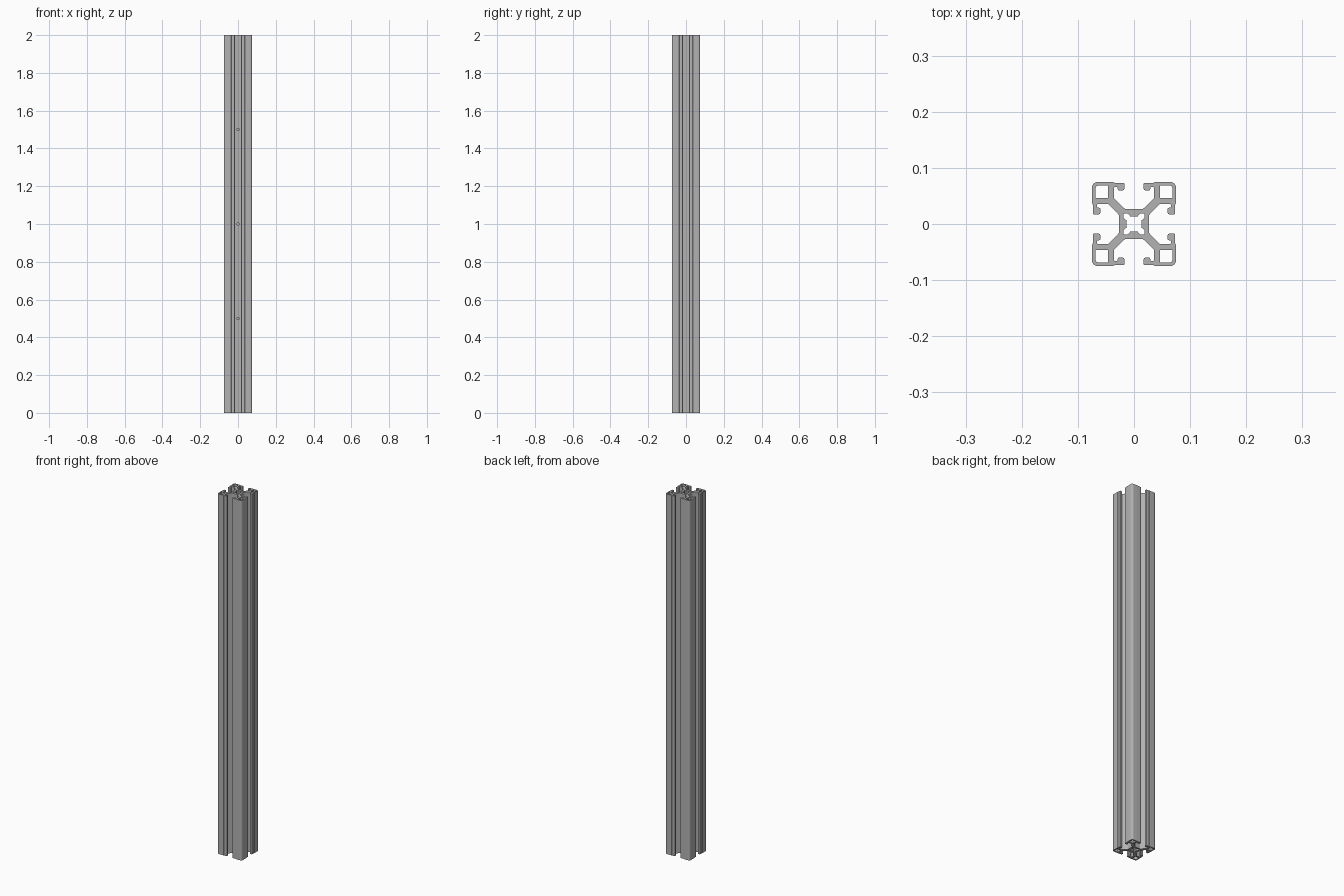
import bpy
import bmesh
from math import radians, tan
from mathutils import Vector

cube = bpy.data.objects.get("Cube")
if cube:
    bpy.data.objects.remove(cube, do_unlink=True)

LENGTH = 2.0
HALF = 0.075

# Brushed aluminium
metal = bpy.data.materials.new("aluminium grey")
metal.use_nodes = True
GREY = (0.45, 0.45, 0.45, 1)
metal.diffuse_color = GREY
metal.node_tree.nodes["Principled BSDF"].inputs["Base Color"].default_value = GREY


def four_fold(octant):
    """Mirror (x, y, radius) corners over the diagonal, then turn them four times."""
    quarter = octant + [(y, x, r) for x, y, r in reversed(octant) if x != y]
    ring = []
    for _ in range(4):
        ring += quarter
        quarter = [(y, -x, r) for x, y, r in quarter]
    return ring


def rounded(ring, steps=5):
    """Replace each corner of a closed outline by a fillet of its radius."""
    out = []
    for i, (x, y, r) in enumerate(ring):
        p = Vector((x, y))
        a = Vector(ring[i - 1][:2]) - p
        b = Vector(ring[(i + 1) % len(ring)][:2]) - p
        if r == 0:
            out.append(p)
            continue
        cut = min(r / tan(a.angle(b) / 2), a.length * 0.49, b.length * 0.49)
        start, end = p + a.normalized() * cut, p + b.normalized() * cut
        for k in range(steps + 1):
            t = k / steps
            out.append(start * (1 - t) ** 2 + p * 2 * t * (1 - t) + end * t * t)
    return out


# Outline: core, diagonal web, undercut, hooked lip and outer corner
outline = four_fold([
    (0.016, 0.0267, 0.006), (0.036, 0.0465, 0.005),
    (0.036, 0.066, 0.003), (0.029, 0.066, 0.002),
    (0.029, 0.060, 0.004), (0.017, 0.060, 0.004),
    (0.017, 0.0735, 0.003), (0.035, 0.0735, 0), (0.037, HALF, 0),
    (HALF, HALF, 0.012)])

# Clover-shaped bore with a lobe at each diagonal
bore = four_fold([(0.006, 0.013, 0.003), (0.0115, 0.019, 0.003),
                  (0.019, 0.019, 0.004)])

# Hollow chamber in each corner
chambers = []
for sx in (-1, 1):
    for sy in (-1, 1):
        chambers.append([(sx * x, sy * y, r) for x, y, r in (
            (0.046, 0.046, 0.002), (0.069, 0.046, 0.002),
            (0.069, 0.069, 0.008), (0.046, 0.069, 0.002))])

# Extrude the filled profile over the whole length
curve = bpy.data.curves.new("profile", "CURVE")
curve.dimensions = "2D"
curve.fill_mode = "BOTH"
curve.extrude = LENGTH / 2
for ring in [outline, bore] + chambers:
    points = rounded(ring)
    spline = curve.splines.new("POLY")
    spline.points.add(len(points) - 1)
    for point, p in zip(spline.points, points):
        point.co = (p.x, p.y, 0, 1)
    spline.use_cyclic_u = True
source = bpy.data.objects.new("profile", curve)
bpy.context.collection.objects.link(source)
mesh = bpy.data.meshes.new_from_object(
    source.evaluated_get(bpy.context.evaluated_depsgraph_get()))
bpy.data.objects.remove(source, do_unlink=True)

bm = bmesh.new()
bm.from_mesh(mesh)
bmesh.ops.remove_doubles(bm, verts=bm.verts, dist=0.00005)
bmesh.ops.recalc_face_normals(bm, faces=bm.faces)
bmesh.ops.translate(bm, verts=bm.verts, vec=(0, 0, LENGTH / 2))
bm.to_mesh(mesh)
bm.free()
mesh.materials.clear()
mesh.materials.append(metal)
rail = bpy.data.objects.new("slotted_rail", mesh)
bpy.context.collection.objects.link(rail)

# Small holes drilled through the front wall of the core
for i in (1, 2, 3):
    bpy.ops.mesh.primitive_cylinder_add(
        vertices=24, radius=0.006, depth=0.03,
        location=(0, -0.02, LENGTH * i / 4), rotation=(radians(90), 0, 0))
    drill = bpy.context.object
    drill.name = f"drill_cutter_{i}"
    drill.data.materials.append(metal)
    drill.hide_render = True
    drill.display_type = "WIRE"
    cut = rail.modifiers.new(f"drill_{i}", "BOOLEAN")
    cut.operation = "DIFFERENCE"
    cut.solver = "EXACT"
    cut.object = drill

# Bake the holes, remove the cutters, smooth the fillets
bpy.ops.object.select_all(action="DESELECT")
rail.select_set(True)
bpy.context.view_layer.objects.active = rail
for mod in list(rail.modifiers):
    cutter = mod.object
    bpy.ops.object.modifier_apply(modifier=mod.name)
    bpy.data.objects.remove(cutter, do_unlink=True)
bpy.ops.object.shade_smooth_by_angle(angle=radians(30))
